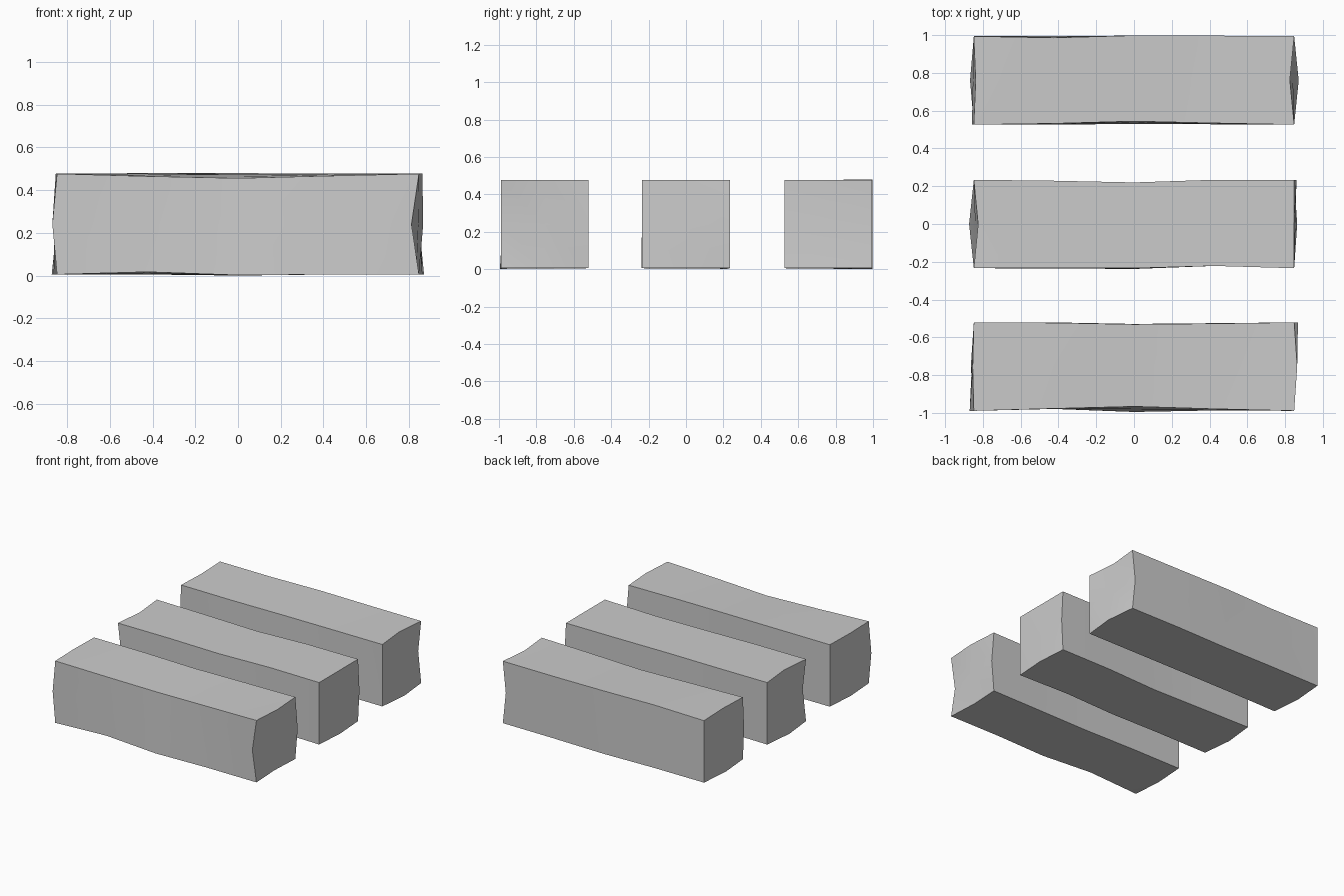
import bpy, bmesh

if "Cube" in bpy.data.objects:
    bpy.data.objects.remove(bpy.data.objects["Cube"])

HX, HY, HZ, CZ = 0.848, 0.234, 0.236, 0.241

# Each bar: outward push of the end-face edge midpoints (top, bottom, front, back)
# and of the long edges at three stations along x: (dy, dz) triples.
BARS = {
    "back_bar": dict(
        y=0.76, left=(-0.01, 0.02, 0.01, 0.0), right=(-0.023, 0.024, 0.0, -0.025),
        long={(1, 1): [(-.008, .003), (.004, .003), (.003, 0)],
              (1, -1): [(0, 0), (.003, -.005), (.003, 0)],
              (-1, 1): [(.006, -.006), (.018, -.010), (.008, -.004)],
              (-1, -1): [(0, .004), (.004, 0), (.002, 0)]}),
    "middle_bar": dict(
        y=0.0, left=(-0.023, 0.025, -0.028, 0.0), right=(0.0, 0.016, 0.0, 0.012),
        long={(1, 1): [(-.005, -.003), (-.014, -.006), (0, 0)],
              (1, -1): [(-.008, 0), (-.014, -.003), (0, 0)],
              (-1, 1): [(0, 0), (0, -.006), (.012, -.003)],
              (-1, -1): [(-.001, .003), (-.004, 0), (.012, 0)]}),
    "front_bar": dict(
        y=-0.755, left=(0.006, 0.016, 0.022, 0.0), right=(0.016, -0.012, -0.035, 0.02),
        long={(1, 1): [(-.002, 0), (-.010, -.003), (-.006, 0)],
              (1, -1): [(0, 0), (-.008, 0), (-.004, 0)],
              (-1, 1): [(.012, -.012), (.023, -.021), (.010, -.010)],
              (-1, -1): [(.010, .012), (-.006, -.003), (.002, 0)]}),
}


def sign(v):
    return 0 if abs(v) < 0.01 else (1 if v > 0 else -1)


def end_push(push, s, t):
    top, bottom, front, back = push
    if s and t:
        return 0.0
    if s == 0 and t == 0:
        return sum(push) / 4
    if s == 0:
        return top if t > 0 else bottom
    return back if s > 0 else front


def make_bar(name, spec):
    # Subdivided block
    bm = bmesh.new()
    bmesh.ops.create_cube(bm, size=2)
    for v in bm.verts:
        v.co = (v.co.x * HX, v.co.y * HY, v.co.z * HZ)
    cuts = [((x, 0, 0), (1, 0, 0)) for x in (-HX / 2, 0, HX / 2)]
    cuts += [((0, 0, 0), (0, 1, 0)), ((0, 0, 0), (0, 0, 1))]
    for co, no in cuts:
        bmesh.ops.bisect_plane(bm, geom=bm.verts[:] + bm.edges[:] + bm.faces[:],
                               plane_co=co, plane_no=no)
    # Uneven warp
    for v in bm.verts:
        s, t = sign(v.co.y), sign(v.co.z)
        i = round(v.co.x / HX * 2) + 2
        if i == 0:
            v.co.x -= end_push(spec["left"], s, t)
        elif i == 4:
            v.co.x += end_push(spec["right"], s, t)
        else:
            near = [d[i - 1] for (a, b), d in spec["long"].items()
                    if s in (0, a) and t in (0, b)]
            v.co.y += sum(d[0] for d in near) / len(near)
            v.co.z += sum(d[1] for d in near) / len(near)
        v.co.y += spec["y"]
        v.co.z += CZ
    bmesh.ops.recalc_face_normals(bm, faces=bm.faces[:])
    me = bpy.data.meshes.new(name)
    bm.to_mesh(me)
    bm.free()
    ob = bpy.data.objects.new(name, me)
    bpy.context.collection.objects.link(ob)
    bpy.ops.object.select_all(action='DESELECT')
    ob.select_set(True)
    bpy.context.view_layer.objects.active = ob
    bpy.ops.object.shade_smooth_by_angle()


for bar_name, bar_spec in BARS.items():
    make_bar(bar_name, bar_spec)
